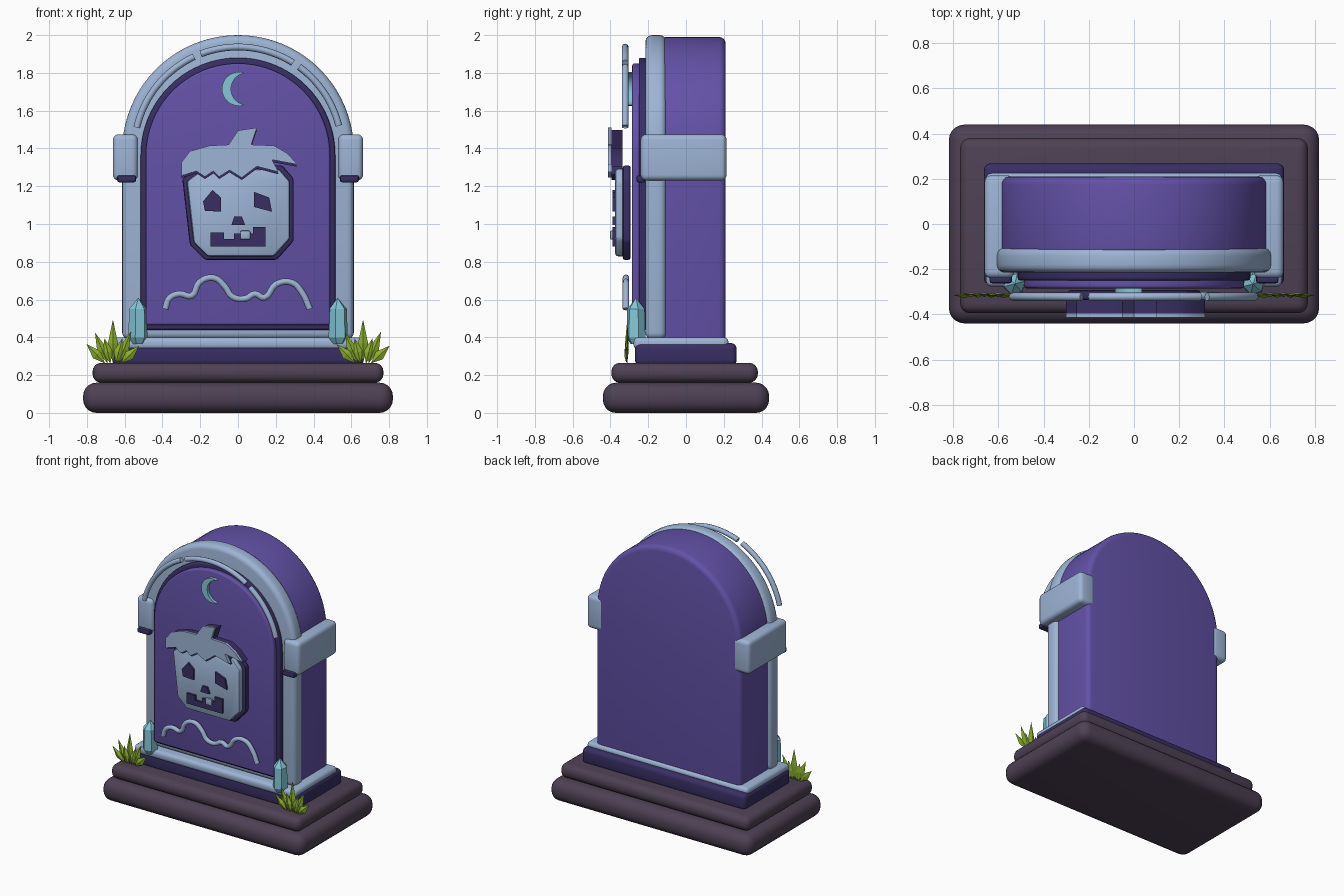
import bpy, bmesh, math
from mathutils import Vector

old = bpy.data.objects.get("Cube")
if old:
    bpy.data.objects.remove(old, do_unlink=True)


def material(name, rgb):
    m = bpy.data.materials.new(name)
    m.use_nodes = True
    m.diffuse_color = (*rgb, 1)
    m.node_tree.nodes["Principled BSDF"].inputs["Base Color"].default_value = (*rgb, 1)
    return m


PURPLE = material("purple_stone", (0.125, 0.083, 0.39))
PALE = material("pale_blue_stone", (0.34, 0.46, 0.67))
DARK = material("dark_violet", (0.04, 0.028, 0.125))
EARTH = material("plum_earth", (0.076, 0.053, 0.089))
CYAN = material("cyan_crystal", (0.23, 0.57, 0.68))
GREEN = material("grass_green", (0.26, 0.43, 0.026))


def finish(name, bm, mat, smooth=True):
    bmesh.ops.recalc_face_normals(bm, faces=bm.faces)
    mesh = bpy.data.meshes.new(name)
    bm.to_mesh(mesh)
    bm.free()
    mesh.materials.append(mat)
    ob = bpy.data.objects.new(name, mesh)
    bpy.context.collection.objects.link(ob)
    if smooth:
        bpy.ops.object.select_all(action="DESELECT")
        ob.select_set(True)
        bpy.context.view_layer.objects.active = ob
        bpy.ops.object.shade_smooth_by_angle(angle=math.radians(35))
    return ob


def round_edges(bm, width, segments):
    if width:
        sharp = [e for e in bm.edges if e.calc_face_angle(0) > 0.6]
        bmesh.ops.bevel(bm, geom=sharp, offset=width, segments=segments,
                        profile=0.5, affect="EDGES", clamp_overlap=True)


def block(name, mat, x, y, z, bevel, segments=4):
    bm = bmesh.new()
    bmesh.ops.create_cube(bm, size=1)
    for v in bm.verts:
        v.co = [r[0] + (c + 0.5) * (r[1] - r[0]) for c, r in zip(v.co, (x, y, z))]
    round_edges(bm, bevel, segments)
    return finish(name, bm, mat)


def slab(name, mat, outline, front, back, bevel=0, segments=3):
    """Extrude an (x, z) outline from front to back."""
    bm = bmesh.new()
    face = bm.faces.new([bm.verts.new((x, front, z)) for x, z in outline])
    new = bmesh.ops.extrude_face_region(bm, geom=[face], use_keep_orig=True)["geom"]
    for v in new:
        if isinstance(v, bmesh.types.BMVert):
            v.co.y = back
    bmesh.ops.recalc_face_normals(bm, faces=bm.faces)
    round_edges(bm, bevel, segments)
    return finish(name, bm, mat)


def arc(cx, cz, r, start, end, n):
    angles = [math.radians(start + (end - start) * i / n) for i in range(n + 1)]
    return [(cx + r * math.cos(a), cz + r * math.sin(a)) for a in angles]


def arch(half, bottom, top):
    return [(-half, bottom), (half, bottom)] + arc(0, top - half, half, 0, 180, 40)


def tube(name, mat, points, y, radius, kind="POLY"):
    curve = bpy.data.curves.new(name, "CURVE")
    curve.dimensions = "3D"
    curve.bevel_depth = radius
    curve.bevel_resolution = 2
    curve.use_fill_caps = True
    curve.resolution_u = 4
    s = curve.splines.new(kind)
    if kind == "BEZIER":
        s.bezier_points.add(len(points) - 1)
        for p, (x, z) in zip(s.bezier_points, points):
            p.co = (x, y, z)
            p.handle_left_type = p.handle_right_type = "AUTO"
    else:
        s.points.add(len(points) - 1)
        for p, (x, z) in zip(s.points, points):
            p.co = (x, y, z, 1)
    curve.materials.append(mat)
    ob = bpy.data.objects.new(name, curve)
    bpy.context.collection.objects.link(ob)
    return ob


# Stepped base
block("lower_plinth", EARTH, (-0.82, 0.82), (-0.44, 0.44), (0, 0.16), 0.07, 5)
block("upper_plinth", EARTH, (-0.77, 0.77), (-0.395, 0.38), (0.16, 0.265), 0.045)
block("dark_footing", DARK, (-0.665, 0.665), (-0.27, 0.268), (0.25, 0.37), 0.03)
block("pale_sill", PALE, (-0.655, 0.655), (-0.277, 0.225), (0.335, 0.40), 0.025)

# Headstone layers
slab("stone_body", PURPLE, arch(0.59, 0.37, 1.99), -0.14, 0.21, 0.035, 4)
slab("front_frame", PALE, arch(0.613, 0.39, 2.0), -0.215, -0.105, 0.035, 4)
slab("panel_border", DARK, arch(0.515, 0.44, 1.88), -0.25, -0.19, 0.012)
slab("front_panel", PURPLE, arch(0.488, 0.465, 1.85), -0.285, -0.24, 0.012)

# Raised strips that follow the arch
for name, start, end in (("left", 14, 54), ("top", 58, 111), ("right", 115, 167)):
    tube(name + "_arch_trim", PALE, arc(0, 1.387, 0.55, start, end, 16), -0.322, 0.018)

# Parts repeated on both sides
for side, s in (("left", 1), ("right", -1)):
    span = lambda a, b: tuple(sorted((s * a, s * b)))
    block(side + "_clamp", PALE, span(0.53, 0.662), (-0.24, 0.215), (1.23, 1.475), 0.03)
    block(side + "_clamp_foot", DARK, span(0.54, 0.64), (-0.263, -0.215), (1.22, 1.258), 0.012, 2)

    # Six-sided crystal
    bm = bmesh.new()
    rings = []
    for r, z in ((0.03, 0.365), (0.052, 0.40), (0.048, 0.55)):
        rings.append([bm.verts.new((s * 0.53 + r * math.cos(k * math.pi / 3 + 0.25),
                                    -0.265 + r * math.sin(k * math.pi / 3 + 0.25), z))
                      for k in range(6)])
    tip = bm.verts.new((s * 0.527, -0.265, 0.61))
    bm.faces.new(rings[0])
    for k in range(6):
        j = (k + 1) % 6
        for low, high in zip(rings, rings[1:]):
            bm.faces.new((low[k], low[j], high[j], high[k]))
        bm.faces.new((rings[2][k], rings[2][j], tip))
    finish(side + "_crystal", bm, CYAN, False)

    # Fan of folded grass blades
    bm = bmesh.new()
    for i, (lean, height) in enumerate(((-0.14, 0.10), (-0.095, 0.16), (-0.045, 0.13),
                                        (0, 0.23), (0.05, 0.13), (0.095, 0.165), (0.14, 0.09))):
        y = -0.315 + 0.004 * (i % 2)
        root = Vector((s * 0.662 + lean * 0.3, y, 0.262))
        point = Vector((s * 0.662 + lean, y, 0.265 + height))
        along = point - root
        across = Vector((along.z, 0, -along.x)).normalized() * 0.027
        mid = root + along * 0.45
        rim = [bm.verts.new(p) for p in (root, mid + across, point, mid - across)]
        for depth in (-0.012, 0.008):
            ridge = bm.verts.new(mid + Vector((0, depth, 0)))
            for k in range(4):
                bm.faces.new((rim[k], rim[(k + 1) % 4], ridge))
    finish(side + "_grass", bm, GREEN, False)

# Crescent moon
outer = arc(0.005, 1.715, 0.09, 70, 290, 20)
inner = arc(0.048, 1.715, 0.085, 262, 98, 16)
slab("crescent_moon", CYAN, outer + inner, -0.306, -0.28)

# Carved pumpkin head
head = [(-0.295, 1.24), (-0.255, 0.89), (-0.175, 0.81), (0.205, 0.81), (0.295, 0.91),
        (0.295, 1.24), (0.235, 1.31), (-0.2, 1.31)]
slab("pumpkin_outline", DARK, head, -0.335, -0.293, 0.012, 2)
inset = [(x * 0.925 + 0.001, 1.06 + (z - 1.06) * 0.925) for x, z in head]
slab("pumpkin_face", PALE, inset, -0.375, -0.325, 0.015, 2)

# Leafy cap: dark backing and pale front plate
cap = [(-0.3, 1.325), (-0.255, 1.385), (-0.15, 1.415), (-0.05, 1.42), (0, 1.495),
       (0.1, 1.51), (0.07, 1.42), (0.19, 1.415), (0.26, 1.375), (0.315, 1.315),
       (0.18, 1.34), (0.215, 1.275), (0.1, 1.305), (0.02, 1.245), (-0.045, 1.285),
       (-0.1, 1.25), (-0.13, 1.28), (-0.175, 1.25), (-0.22, 1.28), (-0.3, 1.255)]
slab("cap_backing", DARK, [(x, z - 0.012) for x, z in cap], -0.395, -0.335)
slab("cap_front", PALE, cap, -0.413, -0.394)

# Facial features
features = {
    "right_eye": [(-0.135, 1.18), (-0.09, 1.14), (-0.09, 1.065), (-0.175, 1.07), (-0.185, 1.12)],
    "left_eye": [(0.085, 1.17), (0.165, 1.14), (0.18, 1.065), (0.085, 1.09)],
    "nose": [(-0.02, 1.04), (0.02, 1.04), (0.038, 0.995), (-0.035, 0.995)],
    "mouth": [(-0.145, 0.955), (-0.075, 0.955), (-0.075, 0.92), (-0.02, 0.92), (-0.02, 0.95),
              (0.08, 0.95), (0.08, 0.985), (0.145, 0.985), (0.145, 0.88), (-0.145, 0.88)],
}
for name, outline in features.items():
    slab(name, DARK, outline, -0.39, -0.37)
block("tooth", PALE, (0.012, 0.065), (-0.402, -0.38), (0.917, 0.965), 0.008, 2)

# Wavy carved line
wave = [(-0.385, 0.55), (-0.365, 0.605), (-0.31, 0.63), (-0.245, 0.62), (-0.205, 0.69),
        (-0.13, 0.715), (-0.07, 0.67), (-0.03, 0.615), (0.04, 0.605), (0.09, 0.63), (0.14, 0.61),
        (0.2, 0.68), (0.285, 0.69), (0.34, 0.635), (0.38, 0.55)]
tube("wavy_line", PALE, wave, -0.318, 0.017, "BEZIER")
